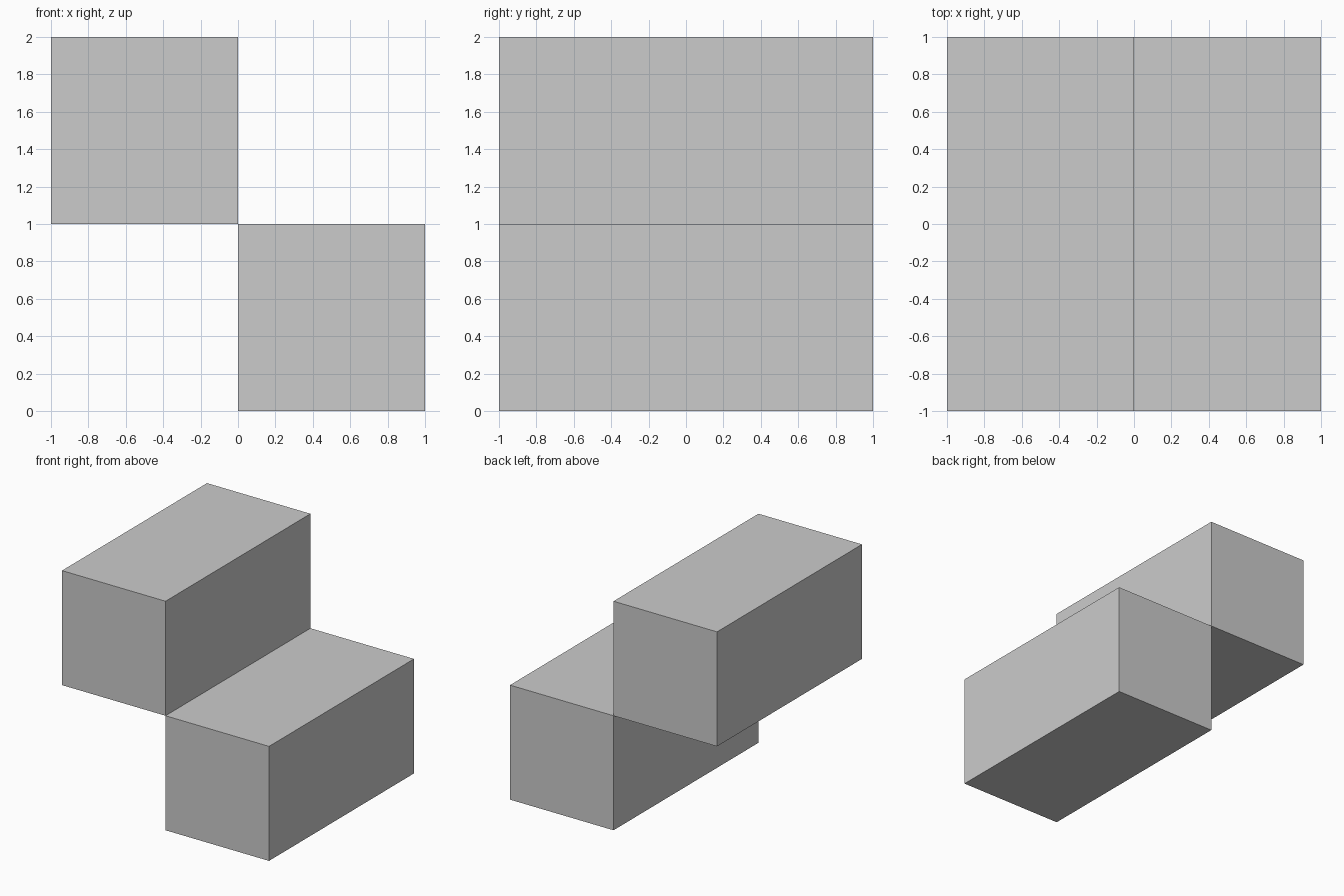
import bpy

if "Cube" in bpy.data.objects:
    bpy.data.objects.remove(bpy.data.objects["Cube"])


def block(name, size, centre):
    """Add a plain box of the given size and centre."""
    bpy.ops.mesh.primitive_cube_add(size=1, location=centre)
    obj = bpy.context.object
    obj.name = name
    obj.scale = size
    bpy.ops.object.transform_apply(location=False, rotation=False, scale=True)
    return obj


BLOCK_SIZE = (1, 2, 1)

# Two equal long blocks meeting along one shared edge
block("lower_block", BLOCK_SIZE, (0.5, 0, 0.5))
block("upper_block", BLOCK_SIZE, (-0.5, 0, 1.5))
